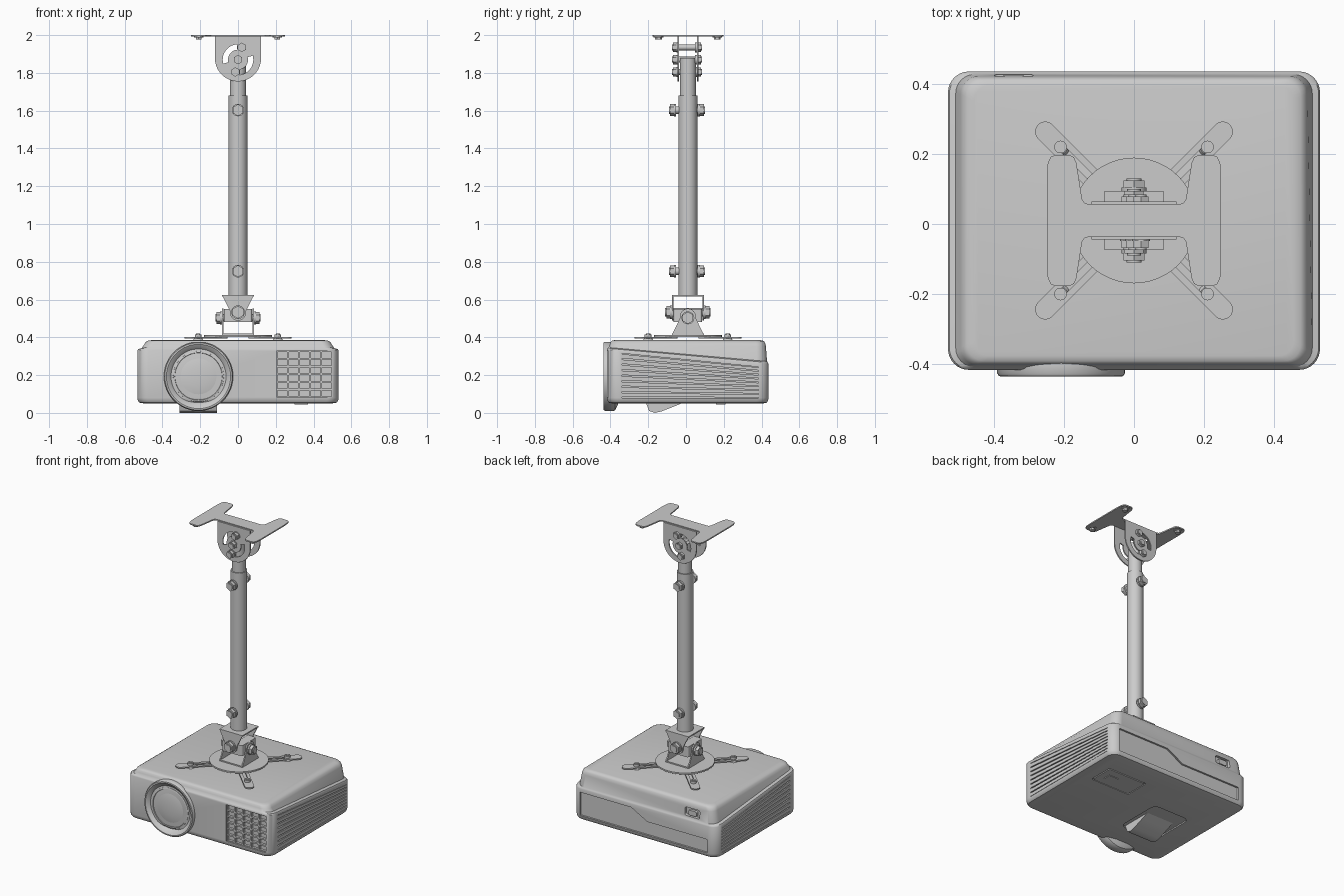
import bpy, bmesh
from math import sin, cos, pi, radians
from mathutils import Matrix, Vector

if "Cube" in bpy.data.objects:
    bpy.data.objects.remove(bpy.data.objects["Cube"])

CY = 0.01                                   # depth position of the mount axis
FLAT = Matrix()
XZ = Matrix.Rotation(pi / 2, 4, 'X')        # outline drawn in x,z
YZ = Matrix.Rotation(pi / 2, 4, 'Z') @ XZ   # outline drawn in y,z


def T(x, y, z):
    return Matrix.Translation((x, y, z))


def add(name, bm):
    bmesh.ops.recalc_face_normals(bm, faces=bm.faces)
    me = bpy.data.meshes.new(name)
    bm.to_mesh(me)
    bm.free()
    ob = bpy.data.objects.new(name, me)
    bpy.context.collection.objects.link(ob)
    return ob


def baked(ob):
    dg = bpy.context.evaluated_depsgraph_get()
    return bpy.data.meshes.new_from_object(ob.evaluated_get(dg))


def plate(name, outlines, t, M):
    """Flat sheet from 2D outlines (later outlines are holes), thickness t."""
    cu = bpy.data.curves.new(name, 'CURVE')
    cu.dimensions, cu.fill_mode, cu.extrude = '2D', 'BOTH', t / 2
    for pts in outlines:
        sp = cu.splines.new('POLY')
        sp.points.add(len(pts) - 1)
        for p, q in zip(sp.points, pts):
            p.co = (q[0], q[1], 0, 1)
        sp.use_cyclic_u = True
    tmp = bpy.data.objects.new("tmp", cu)
    bpy.context.collection.objects.link(tmp)
    me = baked(tmp)
    bpy.data.objects.remove(tmp)
    bm = bmesh.new()
    bm.from_mesh(me)
    bmesh.ops.remove_doubles(bm, verts=bm.verts, dist=1e-5)
    bm.transform(M)
    return add(name, bm)


def arc(cx, cy, r, a0, a1, n=16):
    return [(cx + r * cos(radians(a0 + (a1 - a0) * i / n)),
             cy + r * sin(radians(a0 + (a1 - a0) * i / n))) for i in range(n + 1)]


def rect(x0, x1, y0, y1):
    return [(x0, y0), (x1, y0), (x1, y1), (x0, y1)]


def rrect(x0, x1, y0, y1, r, n=8):
    return (arc(x1 - r, y1 - r, r, 0, 90, n) + arc(x0 + r, y1 - r, r, 90, 180, n)
            + arc(x0 + r, y0 + r, r, 180, 270, n) + arc(x1 - r, y0 + r, r, 270, 360, n))


def stadium(x0, x1, r):
    return arc(x1, 0, r, -90, 90, 10) + arc(x0, 0, r, 90, 270, 10)


def rod(bm, a, b, r, seg=32, r2=None):
    a, b = Vector(a), Vector(b)
    M = Matrix.Translation((a + b) / 2) @ (b - a).to_track_quat('Z', 'Y').to_matrix().to_4x4()
    bmesh.ops.create_cone(bm, cap_ends=True, segments=seg, radius1=r,
                          radius2=r if r2 is None else r2, depth=(b - a).length, matrix=M)


def bolt(name, a, b, r):
    """Through bolt with shaft end, hex nut and washer on both ends."""
    a, b = Vector(a), Vector(b)
    d = (b - a).normalized()
    bm = bmesh.new()
    rod(bm, a, b, r * 0.6, 20)
    for p, s in ((a, d), (b, -d)):
        rod(bm, p + s * 0.006, p + s * 0.03, r * 0.95, 6)
        rod(bm, p + s * 0.026, p + s * 0.038, r, 24)
    return add(name, bm)


def loft(name, rings):
    bm = bmesh.new()
    loops = [[bm.verts.new(p) for p in ring] for ring in rings]
    for l0, l1 in zip(loops, loops[1:]):
        for i in range(len(l0)):
            j = (i + 1) % len(l0)
            bm.faces.new((l0[i], l0[j], l1[j], l1[i]))
    bm.faces.new(loops[0])
    bm.faces.new(loops[-1])
    return add(name, bm)


# projector case: stacked rounded rectangles, seam sloping down to the back
HX, Y0, Y1 = 0.533, -0.418, 0.437
rings = []
for ix, iy, zf, zb, r in ((.035, .03, .05, .05, .04), (.012, .01, .054, .054, .055),
                          (.003, .003, .064, .064, .06), (0, 0, .08, .08, .06),
                          (0, 0, .335, .258, .06), (.004, .003, .342, .266, .06),
                          (.022, .008, .347, .272, .055), (.036, .014, .362, .352, .05),
                          (.043, .018, .375, .37, .05), (.055, .025, .382, .38, .05),
                          (.075, .04, .385, .385, .045)):
    pts = rrect(-HX + ix, HX - ix, Y0 + iy, Y1 - iy, r)
    rings.append([(x, y, zf + (zb - zf) * (y - Y0) / (Y1 - Y0)) for x, y in pts])
case = loft("projector_case", rings)

# recesses: side vents, front grille, back socket panel, power inlet, bottom hatch
vent = [(-.34, .08), (.385, .08), (.385, .243), (-.34, .315)]
back = [(.48, .08), (.48, .235), (.1, .235), (-.02, .17), (-.46, .17), (-.46, .08)]
cutters = [plate("cut", [vent], .04, T(s * HX, 0, 0) @ YZ) for s in (-1, 1)]
cutters += [plate("cut", [rect(.205, .5, .083, .327)], .06, T(0, Y0, 0) @ XZ),
            plate("cut", [back], .024, T(0, Y1, 0) @ XZ),
            plate("cut", [rrect(-.4, -.29, .285, .34, .012)], .06, T(0, Y1, 0) @ XZ),
            plate("cut", [rrect(.13, .42, .1, .27, .015)], .012, T(0, 0, .05)),
            plate("cut", [rrect(-.35, -.08, -.22, .1, .04)], .016, T(0, 0, .05))]
for c in cutters:
    m = case.modifiers.new("cut", 'BOOLEAN')
    m.operation, m.object, m.solver = 'DIFFERENCE', c, 'EXACT'
case.data = baked(case)
case.modifiers.clear()
for c in cutters:
    bpy.data.objects.remove(c)

# side louvres fanning between the sloped top and level bottom
N = 8
for s, side in ((-1, "left"), (1, "right")):
    for i in range(N):
        f0, f1 = (i + .12) / N, (i + .88) / N
        slat = [(-.34, .08 + .235 * f0), (.385, .08 + .163 * f0),
                (.385, .08 + .163 * f1), (-.34, .08 + .235 * f1)]
        plate(f"louvre_{side}_{i}", [slat], .018, T(s * .523, 0, 0) @ YZ)

# front grille: frame with a 5 x 6 grid of openings
holes = [rect(.205 + .059 * i + .005, .264 + .059 * i - .005,
              .083 + .0407 * j + .005, .1237 + .0407 * j - .005)
         for i in range(5) for j in range(6)]
plate("front_grille", [rect(.205, .5, .083, .327)] + holes, .016, T(0, -.402, 0) @ XZ)

# back details
plate("power_inlet", [rrect(-.375, -.315, .292, .325, .01)], .03, T(0, .41, 0) @ XZ)

# bottom details: hatch, latch and tilt foot
plate("bottom_hatch", [rrect(.136, .414, .106, .264, .012)], .008, T(0, 0, .053))
plate("hatch_latch", [rect(.3, .37, .16, .21)], .008, T(0, 0, .049))
foot = [(.0, .06), (-.06, .035), (-.13, .008), (-.165, 0), (-.195, .01), (-.215, .06)]
plate("tilt_foot", [foot], .2, T(-.21, 0, 0) @ YZ)

# lens: ring, recessed barrel and slightly domed glass, turned about the y axis
profile = [(.15, -.36), (.178, -.375), (.183, -.385), (.183, -.428), (.178, -.436),
           (.17, -.437), (.15, -.424), (.14, -.41), (.136, -.405), (.134, -.42),
           (.126, -.422), (.122, -.412), (.09, -.419), (.05, -.424), (.01, -.425)]
loft("lens", [[(-.209 + x, y, .193 + z) for x, z in arc(0, 0, r, 0, 360 * 47 / 48, 47)]
              for r, y in profile])

# ceiling plate: two tapered end bars joined by a bridge
q = [(.13, .047), (.142, .05), (.149, .062), (.165, .165), (.172, .181), (.185, .188),
     (.225, .188), (.239, .182), (.247, .165), (.25, .12)]
half = q + [(x, -y) for x, y in q[::-1]]
plate("ceiling_plate", [half + [(-x, -y) for x, y in half]], .008, T(0, CY, 1.996))
for x in (-.208, .208):
    for y in (-.155, .155):
        bm = bmesh.new()
        rod(bm, (x, CY + y, 1.994), (x, CY + y, 1.988), .026, 20)
        rod(bm, (x, CY + y, 1.99), (x, CY + y, 1.976), .018, 6)
        add("ceiling_screw", bm)

# upper clevis cheeks with curved slots
cheek = [(-.122, 1.994), (.122, 1.994)] + arc(0, 1.877, .122, 0, -180, 28)
slots = [arc(0, 1.87, .081, a, a + 125) + arc(0, 1.87, .053, a + 125, a) for a in (70, 250)]
for s in (-1, 1):
    plate("clevis_cheek", [cheek] + slots, .008, T(0, CY + s * .051, 0) @ XZ)
for x, z in ((.02, 1.935), (0, 1.87), (-.014, 1.805)):
    bolt("clevis_bolt", (x, CY - .085, z), (x, CY + .075, z), .026)

# telescopic pole
for name, r, z0, z1 in (("inner_pole", .043, 1.6, 1.88), ("outer_pole", .05, .622, 1.68)):
    bm = bmesh.new()
    rod(bm, (0, CY, z0), (0, CY, z1), r, 40)
    add(name, bm)
for z in (1.603, .75):
    bolt("pole_bolt", (0, CY - .1, z), (0, CY + .09, z), .033)

# swivel joint: upper and lower forks at right angles around a block
plate("upper_fork_top", [rect(-.085, .085, -.085, .085)], .008, T(0, CY, .621))
plate("lower_fork_base", [rect(-.085, .085, -.085, .085)], .008, T(0, CY, .416))
upper = [(-.085, .625), (.085, .625)] + arc(0, .53, .042, 10, -190)
lower = [(-.085, .412), (.085, .412)] + arc(0, .51, .042, -10, 190)
for s in (-1, 1):
    plate("upper_fork_leg", [upper], .008, T(0, CY + s * .081, 0) @ XZ)
    plate("lower_fork_leg", [lower], .008, T(s * .081, CY, 0) @ YZ)
plate("swivel_block", [rrect(-.075, .075, -.075, .075, .012)], .07, T(0, CY, .515))
bolt("swivel_bolt_y", (0, CY - .12, .533), (0, CY + .12, .533), .036)
bolt("swivel_bolt_x", (-.12, CY, .503), (.12, CY, .503), .034)

# round base disc and four slotted arms with screws on spacers
plate("mount_disc", [arc(0, 0, .18, 0, 352.5, 47)], .01, T(0, CY, .407))
for k in range(4):
    R = T(0, CY, .397) @ Matrix.Rotation(radians(45 + 90 * k), 4, 'Z')
    plate(f"mount_arm_{k}", [stadium(.12, .36, .029), stadium(.15, .3, .01)], .008, R)
    x, y, _ = R @ Vector((.298, 0, 0))
    bm = bmesh.new()
    rod(bm, (x, y, .38), (x, y, .396), .03, 20, .02)
    rod(bm, (x, y, .398), (x, y, .416), .018, 20)
    rod(bm, (x, y, .41), (x, y, .42), .012, 6)
    add(f"arm_screw_{k}", bm)

# smooth shading with crisp edges
bpy.ops.object.select_all(action='SELECT')
bpy.context.view_layer.objects.active = case
bpy.ops.object.shade_smooth_by_angle(angle=radians(35))
